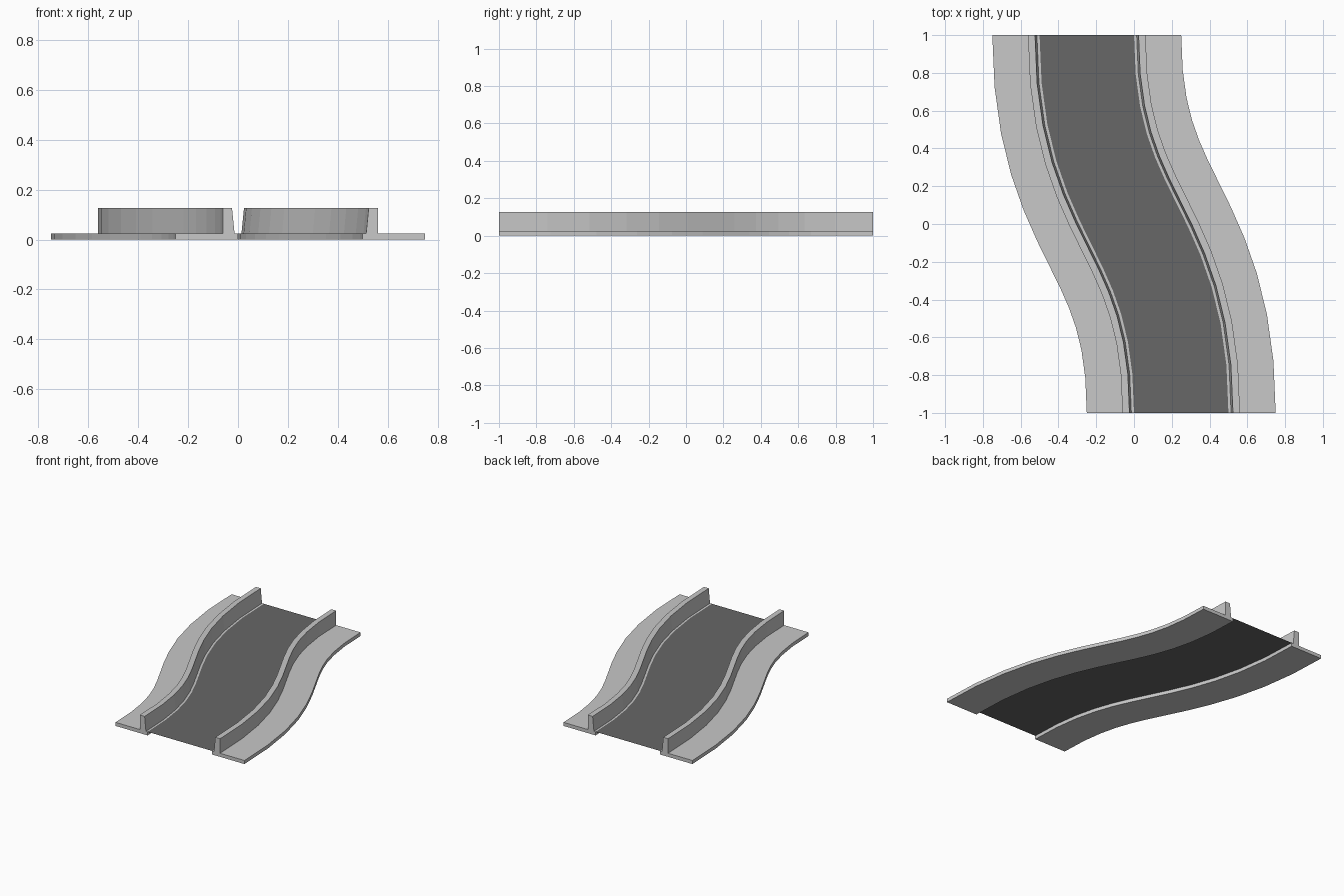
import bpy
import bmesh
from mathutils import Vector

cube = bpy.data.objects.get("Cube")
if cube:
    bpy.data.objects.remove(cube, do_unlink=True)

SEGMENTS = 12
ROAD_HALF = 0.25
SLAB_TOP = 0.025
WALL_TOP = 0.127


def make_material(name, rgb):
    mat = bpy.data.materials.new(name)
    mat.use_nodes = True
    color = (*rgb, 1.0)
    mat.diffuse_color = color
    bsdf = mat.node_tree.nodes["Principled BSDF"]
    bsdf.inputs["Base Color"].default_value = color
    bsdf.inputs["Roughness"].default_value = 0.9
    return mat


def path_frame(t):
    """Point and sideways direction on the S-shaped centre line."""
    s = 1 - t
    point = Vector((0.25 - 0.5 * (3 * t * t - 2 * t ** 3), t ** 3 - s ** 3, 0))
    tangent = Vector((-3 * t * s, 3 * (s * s + t * t), 0)).normalized()
    return point, Vector((tangent.y, -tangent.x, 0))


def sweep(name, profile, mat, closed):
    """Carry a (sideways, height) profile along the centre line."""
    bm = bmesh.new()
    rings = []
    for i in range(SEGMENTS + 1):
        point, side = path_frame(i / SEGMENTS)
        rings.append([bm.verts.new(point + side * d + Vector((0, 0, z)))
                      for d, z in profile])
    count = len(profile)
    for a, b in zip(rings, rings[1:]):
        for j in range(count if closed else count - 1):
            k = (j + 1) % count
            bm.faces.new((a[j], a[k], b[k], b[j]))
    if closed:
        bm.faces.new(rings[0])
        bm.faces.new(rings[-1][::-1])
        bmesh.ops.recalc_face_normals(bm, faces=bm.faces)
    mesh = bpy.data.meshes.new(name)
    bm.to_mesh(mesh)
    bm.free()
    mesh.materials.append(mat)
    obj = bpy.data.objects.new(name, mesh)
    bpy.context.collection.objects.link(obj)
    return obj


concrete = make_material("light_concrete", (0.58, 0.58, 0.58))
asphalt = make_material("dark_asphalt", (0.135, 0.135, 0.135))

# Thin road surface level with the top of the side slabs
sweep("road_surface", [(-ROAD_HALF, SLAB_TOP), (ROAD_HALF, SLAB_TOP)],
      asphalt, False)

# Side slab with its narrow ledge and sloped barrier wall
side_profile = [
    (ROAD_HALF, 0), (ROAD_HALF, SLAB_TOP),
    (0.264, SLAB_TOP), (0.274, WALL_TOP),
    (0.311, WALL_TOP), (0.311, SLAB_TOP),
    (0.5, SLAB_TOP), (0.5, 0),
]
for label, sign in (("left", 1), ("right", -1)):
    sweep(label + "_sidewalk_and_barrier",
          [(sign * d, z) for d, z in side_profile], concrete, True)
